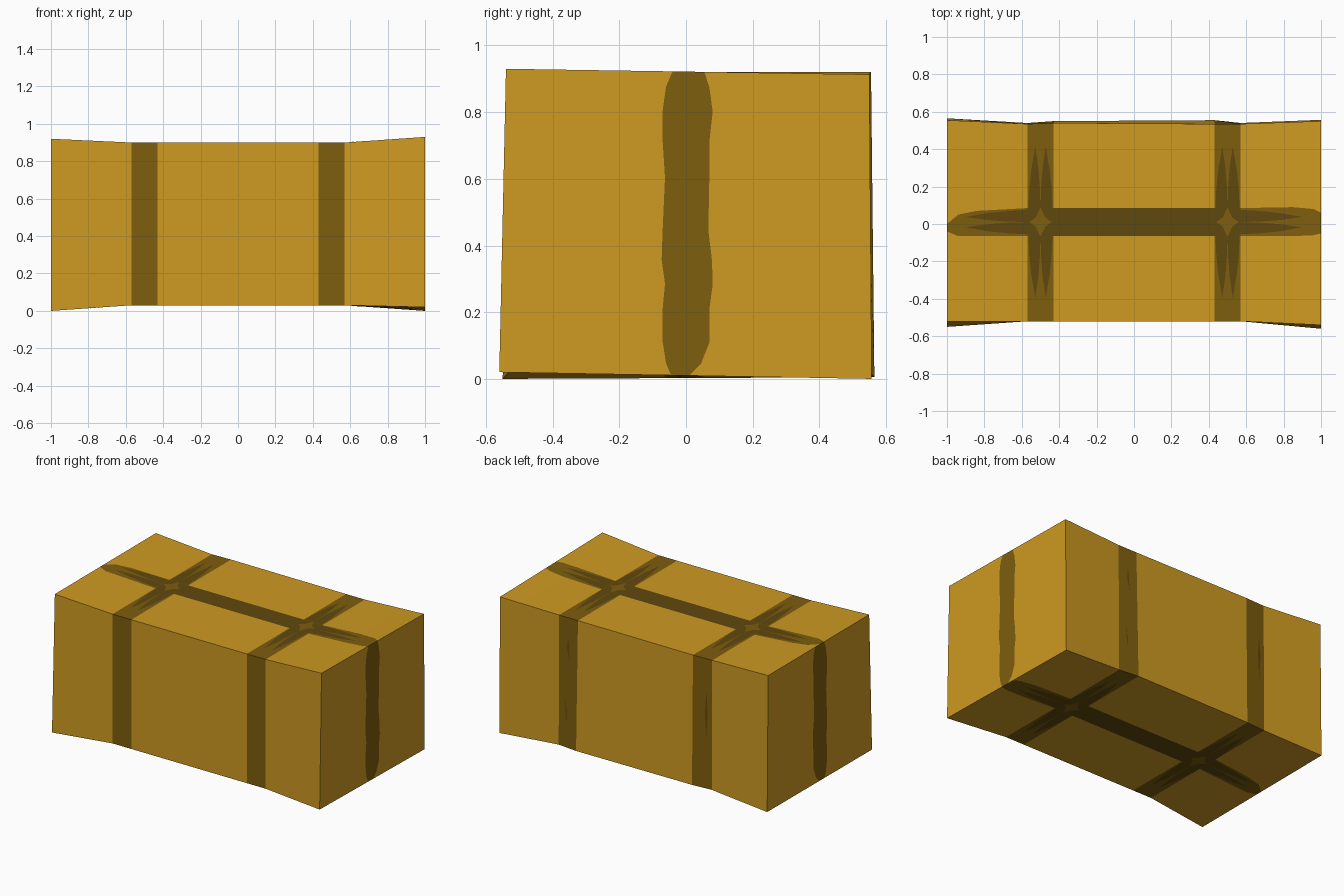
import bpy, bmesh
from mathutils import Vector

if "Cube" in bpy.data.objects:
    bpy.data.objects.remove(bpy.data.objects["Cube"])


def material(name, rgb):
    m = bpy.data.materials.new(name)
    m.diffuse_color = (*rgb, 1)
    m.use_nodes = True
    m.node_tree.nodes["Principled BSDF"].inputs["Base Color"].default_value = m.diffuse_color
    return m


MATS = [material("straw_gold", (0.62, 0.325, 0.016)),
        material("strap_brown", (0.21, 0.112, 0.0044)),
        material("strap_dark_brown", (0.118, 0.065, 0.004))]
GOLD, BROWN, DARK = 0, 1, 2

# Cross-sections: x, then (y, z) of front-bottom, back-bottom, back-top, front-top
CAGE = [
    (-1.00, (-.55, .00), (.565, .005), (.555, .92), (-.52, .92)),
    (-0.57, (-.52, .03), (.54, .03), (.535, .90), (-.52, .90)),
    (-0.43, (-.52, .03), (.55, .03), (.54, .90), (-.52, .90)),
    (0.43, (-.52, .03), (.555, .03), (.535, .90), (-.52, .90)),
    (0.57, (-.52, .03), (.54, .03), (.535, .90), (-.52, .90)),
    (1.00, (-.56, .02), (.557, .00), (.55, .913), (-.54, .93)),
]
# Long strap edges along x, and end strap edges along height
LONG = [(-1, -.04, .0), (-.94, -.065, .05), (-.84, -.065, .07), (-.57, -.065, .085),
        (-.43, -.065, .085), (.43, -.065, .085), (.57, -.065, .085),
        (.85, -.065, .09), (.96, -.06, .08), (1, -.05, .06)]
END = [(0, -.045, .01), (.04, -.06, .045), (.11, -.07, .07), (.22, -.07, .07),
       (.30, -.063, .08), (.38, -.073, .078), (.48, -.07, .067), (.65, -.063, .07),
       (.77, -.07, .07), (.87, -.07, .08), (.95, -.06, .07), (1, -.04, .055)]


def ring(x):
    """Four corners of the bale at x."""
    for a, b in zip(CAGE, CAGE[1:]):
        if x <= b[0] + 1e-6:
            t = (x - a[0]) / (b[0] - a[0])
            return [Vector((x, *p)).lerp(Vector((x, *q)), t) for p, q in zip(a[1:], b[1:])]


def at_y(a, b, y):
    return a.lerp(b, (y - a.y) / (b.y - a.y))


def on_side(side, x, v):
    """Point on a long side: v is y on top and bottom, height fraction on the back."""
    r = ring(x)
    if side == "top":
        return at_y(r[3], r[2], v) + Vector((0, 0, .002))
    if side == "bottom":
        return at_y(r[0], r[1], v) - Vector((0, 0, .002))
    return r[1].lerp(r[2], v) + Vector((0, .002, 0))


def finish(name, bm):
    bmesh.ops.remove_doubles(bm, verts=bm.verts, dist=1e-5)
    bm.normal_update()
    for f in bm.faces:   # face everything outward from the middle of the bale
        c = f.calc_center_median() - Vector((0, 0, .46))
        if f.normal.dot(c) < 0:
            f.normal_flip()
    me = bpy.data.meshes.new(name)
    bm.to_mesh(me)
    bm.free()
    for m in MATS:
        me.materials.append(m)
    ob = bpy.data.objects.new(name, me)
    bpy.context.collection.objects.link(ob)


def patch(bm, rows, colour):
    """Quads between successive rows; colour(i, j) picks the material."""
    grid = [[bm.verts.new(p) for p in row] for row in rows]
    for i, (a, b) in enumerate(zip(grid, grid[1:])):
        for j in range(len(a) - 1):
            f = bm.faces.new((a[j], a[j + 1], b[j + 1], b[j]))
            f.material_index = colour(i, j)


# Bale body with the straps cut into its faces
bm = bmesh.new()
for lo, hi in ((0, 3), (1, 2)):      # front and back
    rows = [(ring(s[0])[lo], ring(s[0])[hi]) for s in CAGE]
    patch(bm, rows, lambda i, j: BROWN if i in (1, 3) else GOLD)


def long_strap_colour(i, j):
    cross = i in (3, 5)              # cells of the two cross straps
    if j == 1:
        return DARK if 3 <= i <= 5 else BROWN
    return BROWN if cross else GOLD


for f, b in ((3, 2), (0, 1)):        # top and bottom
    rows = []
    for x, lo, hi in LONG:
        r = ring(x)
        rows.append([r[f], at_y(r[f], r[b], lo), at_y(r[f], r[b], hi), r[b]])
    patch(bm, rows, long_strap_colour)
for x in (-1, 1):                    # ends
    r, rows = ring(x), []
    for t, lo, hi in END:
        a, b = r[0].lerp(r[3], t), r[1].lerp(r[2], t)
        rows.append([a, at_y(a, b, lo), at_y(a, b, hi), b])
    patch(bm, rows, lambda i, j: BROWN if j == 1 else GOLD)
finish("bale", bm)

# Painted wear marks on the straps, as very thin plates
PRONG = [(0, .065), (.10, .06), (.20, .05), (.33, .028), (.22, .012), (.12, .004)]
bm = bmesh.new()


def plate(side, points, mat):
    f = bm.faces.new([bm.verts.new(on_side(side, *p)) for p in points])
    f.material_index = mat


for side in ("top", "bottom"):
    for cx in (-.5, .5):
        s = 1 if cx > 0 else -1
        for m in (-1, 1):
            half = [(d, m * w) for d, w in PRONG] + [(0, 0)]
            plate(side, [(cx + s * (.07 + d), .01 + w) for d, w in half], DARK)
            for e in (-1, 1):
                plate(side, [(cx + w, .01 + e * (.075 + d)) for d, w in half], DARK)
        # worn spot where the straps cross
        star = [(.06, 0), (.025, .025), (0, .08), (-.025, .025),
                (-.06, 0), (-.025, -.025), (0, -.08), (.025, -.025)]
        plate(side, [(cx + u, .01 + v) for u, v in star], BROWN)
# dark streaks on the back straps: centre x, low and high end, half width
for x, lo, hi, w in ((.51, .2, .6, .012), (.5, .45, .85, .015), (-.53, .4, .75, .01)):
    plate("back", [(x, lo), (x + w, (lo + hi) / 2), (x, hi), (x - w, (lo + hi) / 2)], DARK)
finish("strap_marks", bm)
